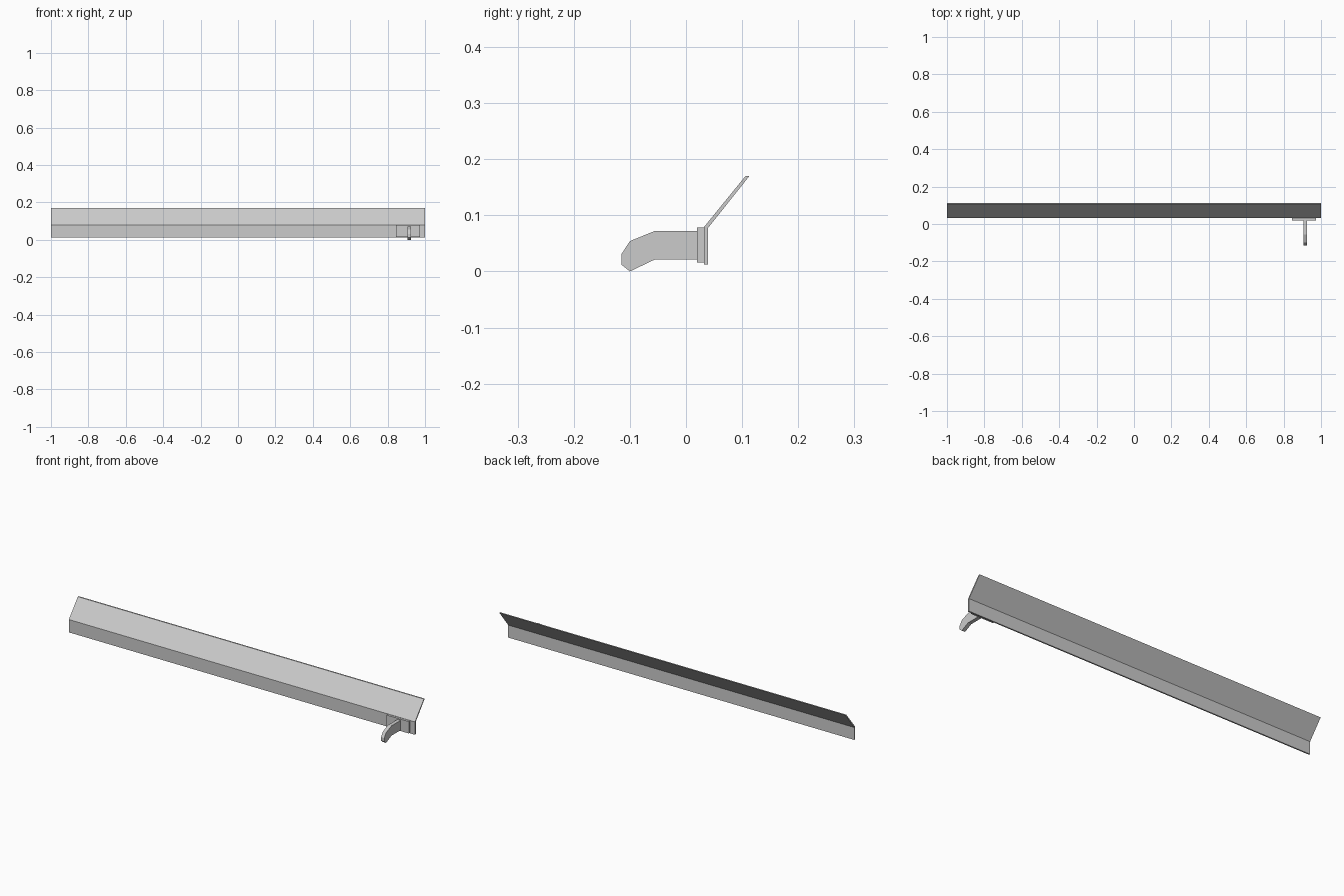
import bpy
import bmesh

cube = bpy.data.objects.get("Cube")
if cube:
    bpy.data.objects.remove(cube, do_unlink=True)

grey = bpy.data.materials.new("light grey")
grey.use_nodes = True
colour = (0.6, 0.6, 0.6, 1)
grey.diffuse_color = colour
grey.node_tree.nodes["Principled BSDF"].inputs["Base Color"].default_value = colour


def extrude_profile(name, points, x0, x1):
    """Extrude a (y, z) outline along x."""
    bm = bmesh.new()
    face = bm.faces.new([bm.verts.new((x0, y, z)) for y, z in points])
    result = bmesh.ops.extrude_face_region(bm, geom=[face])
    moved = [g for g in result["geom"] if isinstance(g, bmesh.types.BMVert)]
    bmesh.ops.translate(bm, verts=moved, vec=(x1 - x0, 0, 0))
    bmesh.ops.recalc_face_normals(bm, faces=bm.faces)
    mesh = bpy.data.meshes.new(name)
    bm.to_mesh(mesh)
    bm.free()
    mesh.materials.append(grey)
    obj = bpy.data.objects.new(name, mesh)
    bpy.context.collection.objects.link(obj)
    return obj


# Long bent rail: upright lower strip and sloping upper strip
extrude_profile("bent_rail", [
    (0.032, 0.012), (0.039, 0.012), (0.039, 0.077),
    (0.113, 0.17), (0.106, 0.17), (0.032, 0.079)], -1, 1)

# Mounting plate on the front of the rail
extrude_profile("mounting_plate", [
    (0.02, 0.016), (0.032, 0.016), (0.032, 0.078), (0.02, 0.078)], 0.845, 0.973)

# Drooping hook handle
extrude_profile("hook_handle", [
    (0.02, 0.072), (-0.056, 0.072), (-0.1, 0.054), (-0.115, 0.031),
    (-0.115, 0.012), (-0.1, 0.0), (-0.056, 0.021), (0.02, 0.021)], 0.907, 0.926)
